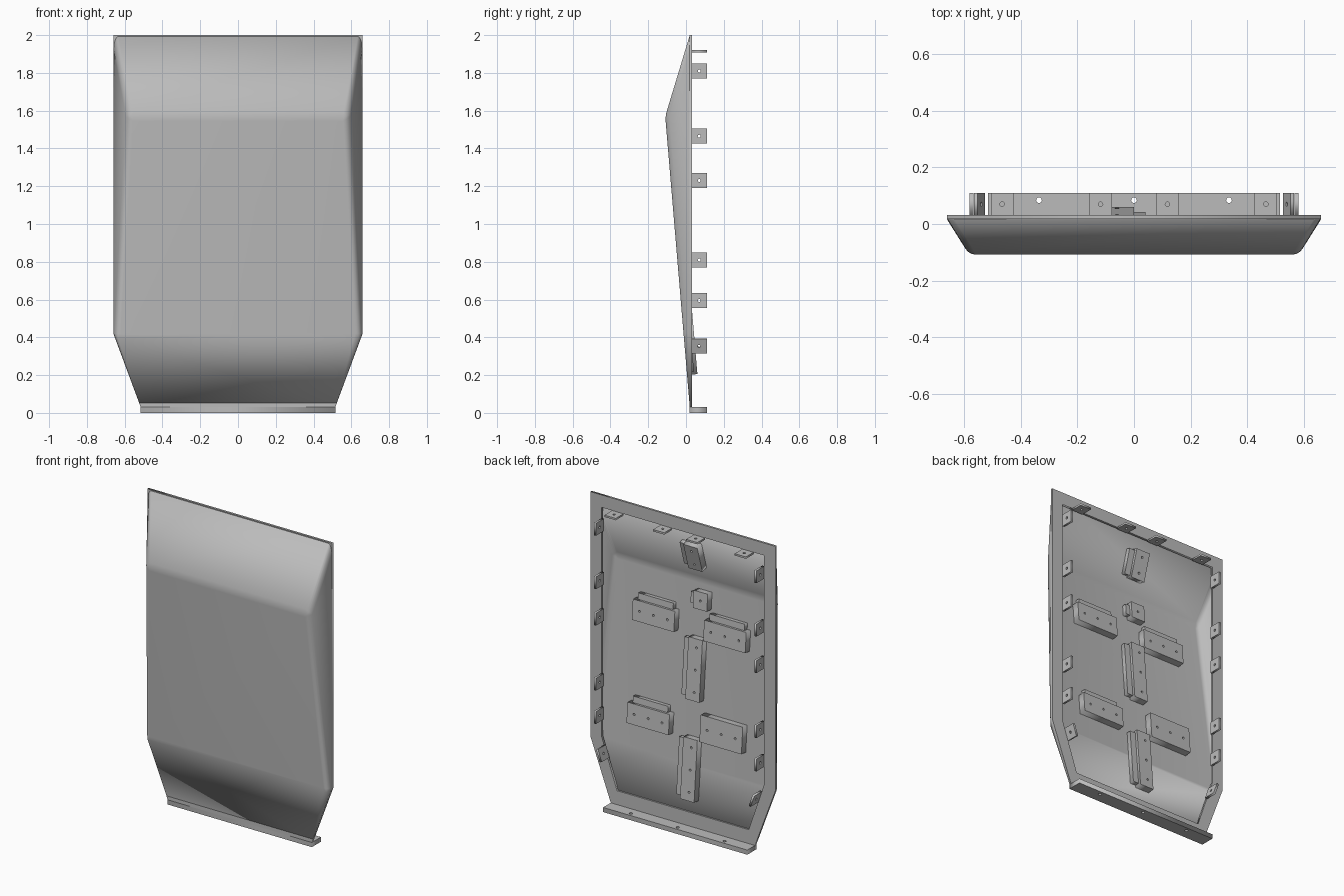
import bpy, bmesh, math
from mathutils import Matrix, Vector

cube = bpy.data.objects.get("Cube")
if cube:
    bpy.data.objects.remove(cube)

grey = bpy.data.materials.new("plain grey")
grey.use_nodes = True
grey.diffuse_color = (0.5, 0.5, 0.5, 1)
grey.node_tree.nodes["Principled BSDF"].inputs["Base Color"].default_value = (0.5, 0.5, 0.5, 1)

X, Y, Z = Vector((1, 0, 0)), Vector((0, 1, 0)), Vector((0, 0, 1))


def activate(ob):
    bpy.ops.object.select_all(action='DESELECT')
    ob.select_set(True)
    bpy.context.view_layer.objects.active = ob


def plate(name, loops, thickness, origin, u, v):
    """Flat plate in the u-v plane; first loop is the outline, others are cut-outs."""
    curve = bpy.data.curves.new(name, 'CURVE')
    curve.dimensions = '2D'
    curve.fill_mode = 'BOTH'
    curve.extrude = thickness / 2
    for loop in loops:
        spline = curve.splines.new('POLY')
        spline.points.add(len(loop) - 1)
        for point, (a, b) in zip(spline.points, loop):
            point.co = (a, b, 0, 1)
        spline.use_cyclic_u = True
    ob = bpy.data.objects.new(name, curve)
    bpy.context.collection.objects.link(ob)
    u, v = u.normalized(), v.normalized()
    frame = Matrix((u, v, u.cross(v))).transposed().to_4x4()
    ob.matrix_world = Matrix.Translation(origin) @ frame
    activate(ob)
    bpy.ops.object.convert(target='MESH')
    ob = bpy.context.object
    ob.data.materials.clear()
    ob.data.materials.append(grey)
    return ob


def rect(w, h):
    return [(-w / 2, -h / 2), (w / 2, -h / 2), (w / 2, h / 2), (-w / 2, h / 2)]


def hole(x=0, y=0, r=0.008):
    return [(x + r * math.cos(k * math.tau / 12), y + r * math.sin(k * math.tau / 12))
            for k in range(12)]


def mirrored(half):
    return half + [(-x, z) for x, z in reversed(half)]


# Bulged front shell
bm = bmesh.new()
rows = [(0.66, 0.02, 2), (0.58, -0.11, 1.57), (0.645, -0.013, 0.42),
        (0.515, 0.02, 0.03), (0.66, 0.02, 0.42)]
L = [bm.verts.new((x, y, z)) for x, y, z in rows]
R = [bm.verts.new((-x, y, z)) for x, y, z in rows]
for i in range(3):
    bm.faces.new((L[i], R[i], R[i + 1], L[i + 1]))
for s in (L, R):
    bm.faces.new((s[0], s[1], s[2], s[4]))
    bm.faces.new((s[2], s[3], s[4]))
bmesh.ops.recalc_face_normals(bm, faces=bm.faces)
if sum(f.normal.y * f.calc_area() for f in bm.faces) > 0:
    bmesh.ops.reverse_faces(bm, faces=bm.faces)
soft = [bm.edges.get((L[1], R[1]))]
for s in (L, R):
    soft += [bm.edges.get((s[0], s[1])), bm.edges.get((s[1], s[2]))]
bmesh.ops.bevel(bm, geom=soft, offset=0.025, segments=4, profile=0.5,
                affect='EDGES', clamp_overlap=True)
mesh = bpy.data.meshes.new("front_shell")
bm.to_mesh(mesh)
bm.free()
shell = bpy.data.objects.new("front_shell", mesh)
bpy.context.collection.objects.link(shell)
mesh.materials.append(grey)
solid = shell.modifiers.new("thickness", 'SOLIDIFY')
solid.thickness = 0.01
solid.offset = -1
activate(shell)
bpy.ops.object.shade_smooth_by_angle(angle=math.radians(25))

# Flat rear flange and bottom lip
outline = mirrored([(0.66, 2), (0.66, 0.42), (0.515, 0.03)])
opening = mirrored([(0.58, 1.92), (0.58, 0.44), (0.47, 0.12)])
plate("rear_flange", [outline, opening], 0.014, Y * 0.025, X, Z)
plate("bottom_lip", [rect(1.03, 0.092)] + [hole(x, 0.02, 0.01) for x in (-0.335, 0, 0.335)],
      0.03, Vector((0, 0.064, 0.015)), X, Y)

# Mounting tabs around the opening
tab = [rect(0.08, 0.08), hole()]
for x in (-0.465, -0.118, 0.118, 0.465):
    plate("top_tab", tab, 0.012, Vector((x, 0.07, 1.914)), X, Y)
for side in (-1, 1):
    for z in (1.81, 1.465, 1.23, 0.81, 0.595):
        plate("side_tab", tab, 0.014, Vector((side * 0.573, 0.07, z)), Y, Z)
    plate("corner_tab", tab, 0.014, Vector((side * 0.545, 0.07, 0.355)), Y,
          Vector((side * 0.11, 0, 0.32)))

# Directions of the two sloping panels
lower_slope = Vector((0, -0.13, 1.54)).normalized()
upper_slope = Vector((0, 0.13, 0.43)).normalized()


def block(name, x, z, w, h, holes, strip, slope=lower_slope):
    """Drilled block on the inside of the shell, with a thinner strip beside it.
    strip is (x shift, z shift, width, height) or None."""
    inward = slope.cross(X)
    if inward.y < 0:
        inward = -inward
    ridge = Vector((0, -0.11, 1.57))
    seat = ridge + slope * ((z - 1.57) / slope.z) + X * x
    plate(name, [rect(w, h)] + [hole(a, b, 0.007) for a, b in holes], 0.05,
          seat + inward * 0.03, X, slope)
    if strip:
        a, b, sw, sh = strip
        plate(name + "_strip", [rect(sw, sh)], 0.034,
              seat + X * a + slope * b + inward * 0.021, X, slope)


# Tall centre blocks
for z in (0.395, 1.02):
    block("centre_block", -0.05, z, 0.1, 0.39, [(-0.01, k * 0.14) for k in (-1, 0, 1)],
          (0.07, 0, 0.04, 0.36))
block("small_block", -0.07, 1.455, 0.1, 0.11, [(0, 0)], (0.065, 0, 0.03, 0.07))
block("upper_block", -0.05, 1.765, 0.1, 0.18, [(0, -0.05), (0, 0.05)],
      (0.07, 0, 0.04, 0.16), upper_slope)

# Wide blocks either side
for x, z, h, strip in ((0.255, 1.28, 0.13, True), (-0.255, 1.28, 0.13, True),
                       (0.255, 0.635, 0.13, True), (-0.265, 0.67, 0.17, False)):
    block("wide_block", x, z, 0.3, h, [(k * 0.1, 0) for k in (-1, 0, 1)],
          (0, 0.085, 0.25, 0.04) if strip else None)
